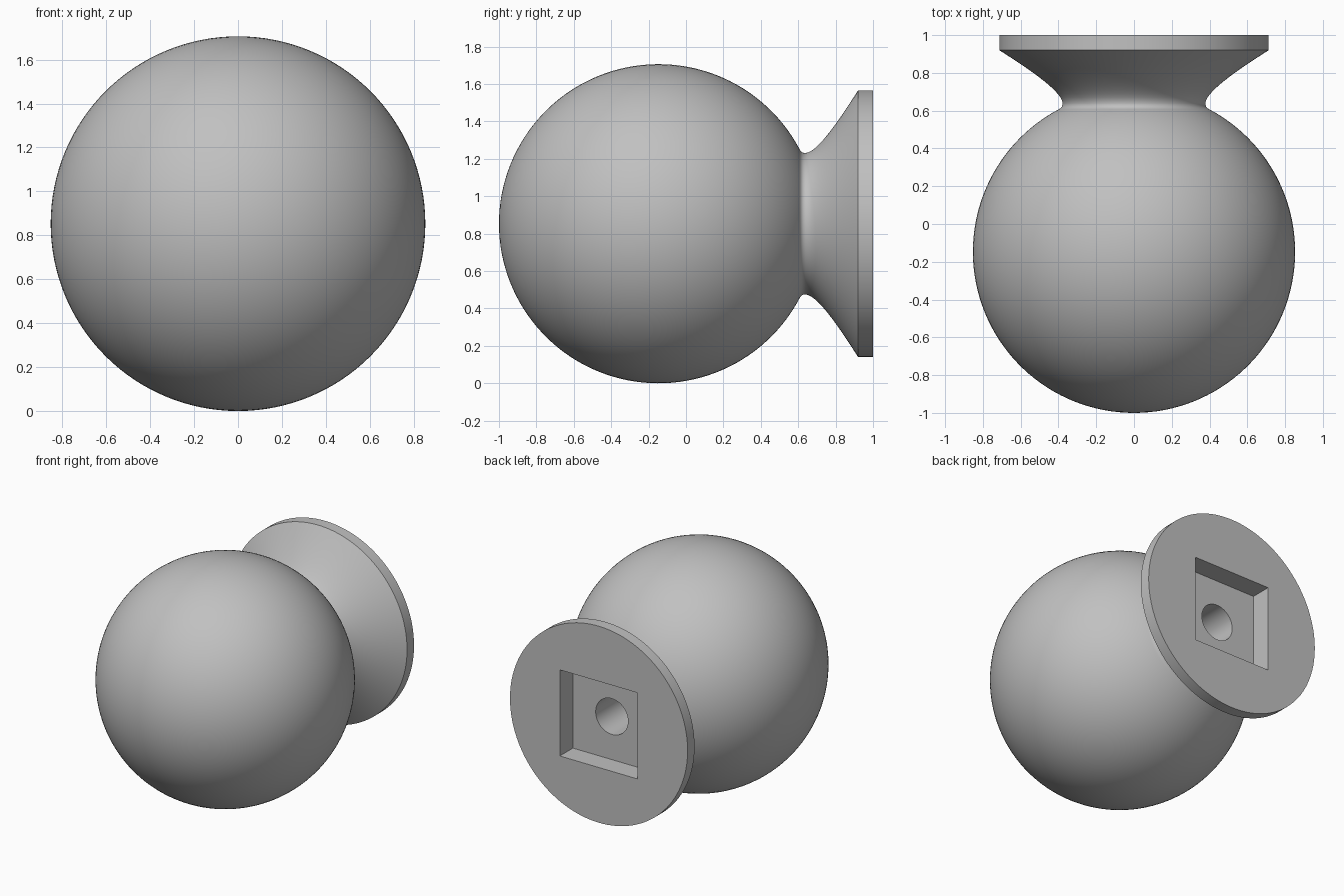
import bpy, bmesh, math
from mathutils import Vector, Matrix
from mathutils.geometry import interpolate_bezier

cube = bpy.data.objects.get("Cube")
if cube:
    bpy.data.objects.remove(cube, do_unlink=True)

R = 0.853                      # ball radius, also the height of the axis
BALL_Y = R - 1
AXIS = Vector((0, 0, R))
SEGMENTS = 128

grey = bpy.data.materials.new("plain grey")
grey.use_nodes = True
grey.diffuse_color = (0.53, 0.53, 0.53, 1)
grey.node_tree.nodes["Principled BSDF"].inputs["Base Color"].default_value = grey.diffuse_color


def make_object(name, bm):
    bmesh.ops.recalc_face_normals(bm, faces=bm.faces)
    mesh = bpy.data.meshes.new(name)
    bm.to_mesh(mesh)
    bm.free()
    mesh.materials.append(grey)
    ob = bpy.data.objects.new(name, mesh)
    bpy.context.collection.objects.link(ob)
    return ob


def curve(*points):
    return [(p.x, p.y) for p in interpolate_bezier(*[Vector(p) for p in points], 14)]


# Profile as (y, radius): ball, fillet, flaring neck, flange
JOIN = math.pi - math.asin(0.403 / R)
profile = [(BALL_Y - R * math.cos(JOIN * i / 56), R * math.sin(JOIN * i / 56)) for i in range(57)]
profile[0] = (-1, 0)
profile += curve((profile[-1][0], 0.403), (0.612, 0.388), (0.62, 0.378), (0.638, 0.378))[1:]
profile += curve((0.638, 0.378), (0.70, 0.378), (0.82, 0.555), (0.92, 0.713))[1:]
profile += [(1, 0.713), (1, 0)]

# Turned knob
bm = bmesh.new()
verts = [bm.verts.new((r, y, R)) for y, r in profile]
edges = [bm.edges.new(pair) for pair in zip(verts, verts[1:])]
bmesh.ops.spin(bm, geom=verts + edges, cent=AXIS, axis=(0, 1, 0),
               angle=math.tau, steps=SEGMENTS)
bmesh.ops.remove_doubles(bm, verts=bm.verts, dist=0.0001)
knob = make_object("knob", bm)

# Square mounting pocket in the back
bm = bmesh.new()
bmesh.ops.create_cube(bm, size=1, matrix=Matrix.Translation((0, 1, R))
                      @ Matrix.Diagonal((0.625, 0.30, 0.625, 1)))
pocket = make_object("pocket_cutter", bm)

# Round bore running on from the pocket floor
bm = bmesh.new()
bmesh.ops.create_cone(bm, cap_ends=True, segments=64, radius1=0.13, radius2=0.13, depth=0.5,
                      matrix=Matrix.Translation((0, 0.65, R)) @ Matrix.Rotation(math.pi / 2, 4, "X"))
bore = make_object("bore_cutter", bm)

bpy.ops.object.select_all(action="DESELECT")
bpy.context.view_layer.objects.active = knob
knob.select_set(True)
for cutter in (pocket, bore):
    cutter.hide_render = True
    mod = knob.modifiers.new("cut", "BOOLEAN")
    mod.operation, mod.solver, mod.object = "DIFFERENCE", "EXACT", cutter
    bpy.ops.object.modifier_apply(modifier=mod.name)
    bpy.data.objects.remove(cutter, do_unlink=True)

bpy.ops.object.shade_smooth_by_angle(angle=math.radians(30))
